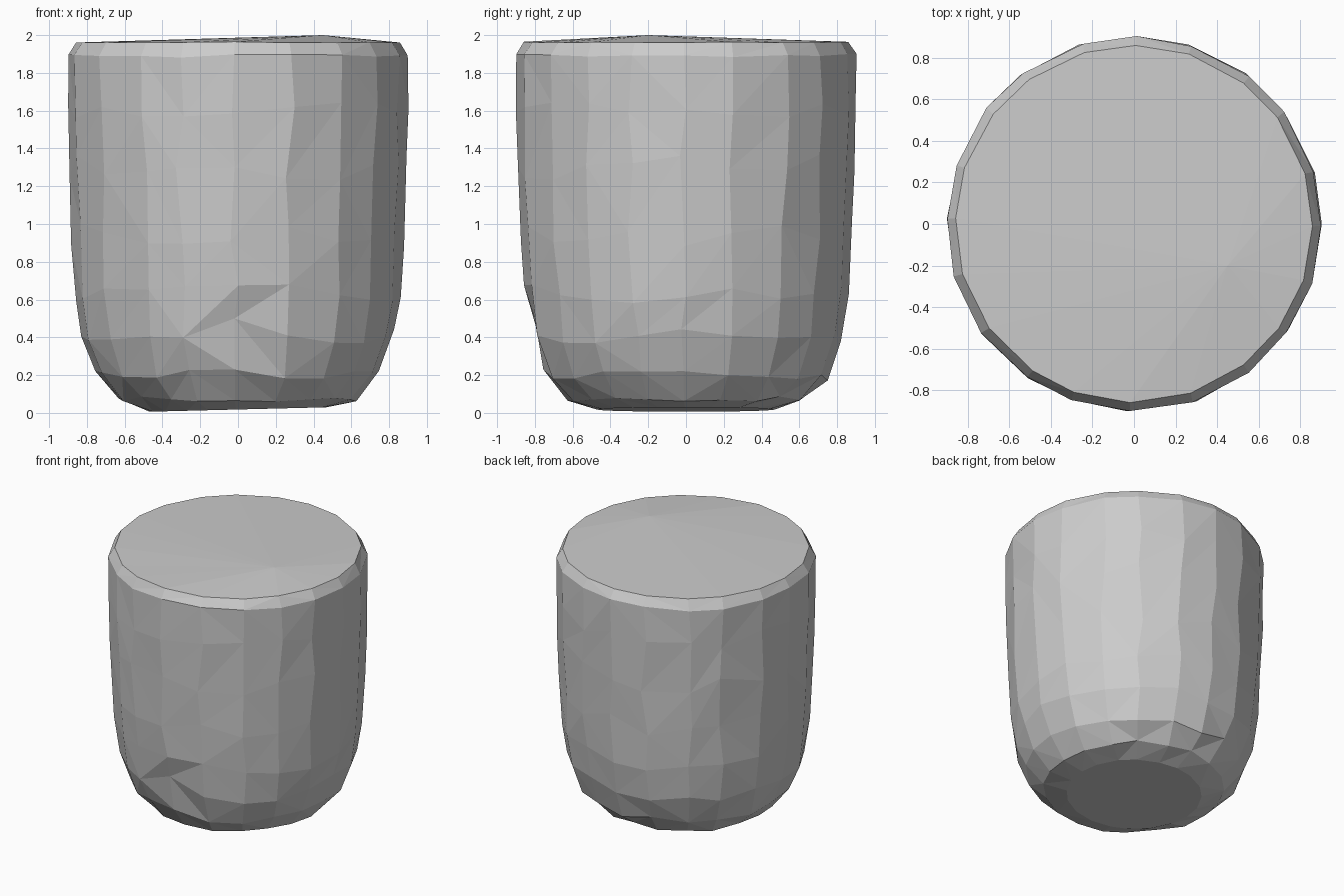
import bpy, bmesh, math, random

random.seed(7)
cube = bpy.data.objects.get("Cube")
if cube:
    bpy.data.objects.remove(cube, do_unlink=True)

# Single stone-like colour
mat = bpy.data.materials.new("plain grey")
mat.use_nodes = True
grey = (0.6, 0.6, 0.6, 1)
mat.diffuse_color = grey
mat.node_tree.nodes["Principled BSDF"].inputs["Base Color"].default_value = grey

SIDES = 20
# Radius, height and roughness of each ring, bottom to top
profile = [(0.47, 0.02, 0.008), (0.63, 0.075, 0.015), (0.75, 0.2, 0.03),
           (0.825, 0.41, 0.04), (0.861, 0.63, 0.05), (0.88, 0.95, 0.07),
           (0.893, 1.3, 0.07), (0.898, 1.62, 0.06), (0.9, 1.89, 0.012),
           (0.858, 1.962, 0.003)]

bm = bmesh.new()
angles = [math.tau * (i + random.uniform(-0.12, 0.12)) / SIDES for i in range(SIDES)]
rings = []
for radius, height, rough in profile:
    ring = []
    for a in angles:
        a += random.uniform(-1, 1) * rough * 0.5
        r = radius + random.uniform(-1, 1) * min(rough, 0.02) * 0.3
        z = height + random.uniform(-1, 1) * rough
        ring.append(bm.verts.new((r * math.cos(a), r * math.sin(a), z)))
    rings.append(ring)

# Worn underside, slightly lower on one side
for v in rings[0]:
    v.co.z = 0.018 + 0.025 * v.co.x
bm.faces.new(list(reversed(rings[0])))

# Irregular triangulated wall
for low, high in zip(rings, rings[1:]):
    for i in range(SIDES):
        j = (i + 1) % SIDES
        a, b, c, d = low[i], low[j], high[j], high[i]
        if random.random() < 0.5:
            bm.faces.new((a, b, c))
            bm.faces.new((a, c, d))
        else:
            bm.faces.new((a, b, d))
            bm.faces.new((b, c, d))

# Small dent low on the front
dent = min(rings[3], key=lambda v: abs(v.co.x + 0.1) + (v.co.y > 0) * 5)
dent.co.y += 0.025
dent.co.z = 0.5

# Nearly flat top, rising gently towards a low peak
peak = bm.verts.new((0.45, -0.2, 2.0))
rim = rings[-1]
for i in range(SIDES):
    bm.faces.new((rim[i], rim[(i + 1) % SIDES], peak))

bmesh.ops.recalc_face_normals(bm, faces=bm.faces)
mesh = bpy.data.meshes.new("rounded_block")
bm.to_mesh(mesh)
bm.free()
mesh.materials.append(mat)
block = bpy.data.objects.new("rounded_block", mesh)
bpy.context.collection.objects.link(block)
